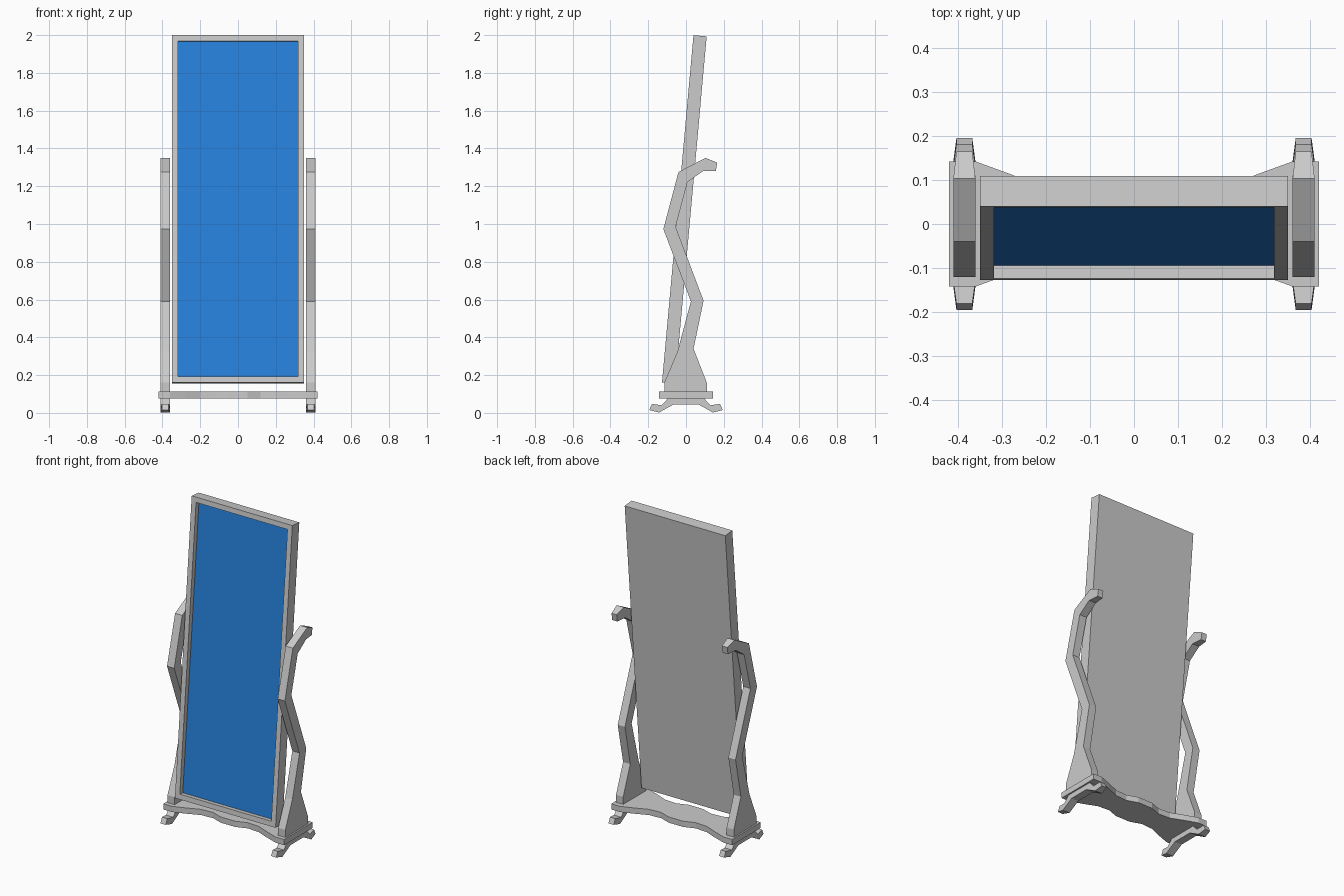
import bpy, bmesh
from math import atan2
from mathutils import Matrix, Vector

cube = bpy.data.objects.get("Cube")
if cube:
    bpy.data.objects.remove(cube, do_unlink=True)


def material(name, rgb):
    m = bpy.data.materials.new(name)
    m.use_nodes = True
    m.diffuse_color = (*rgb, 1)
    m.node_tree.nodes["Principled BSDF"].inputs["Base Color"].default_value = (*rgb, 1)
    return m


GREY = material("grey_wood", (0.6, 0.6, 0.6))
BLUE = material("blue_glass", (0.02, 0.22, 0.72))


def finish(name, bm, *mats):
    bmesh.ops.recalc_face_normals(bm, faces=bm.faces)
    mesh = bpy.data.meshes.new(name)
    bm.to_mesh(mesh)
    bm.free()
    for m in mats:
        mesh.materials.append(m)
    ob = bpy.data.objects.new(name, mesh)
    bpy.context.collection.objects.link(ob)
    return ob


def extrude(points, offset):
    """Solid from a closed outline pushed along an offset."""
    bm = bmesh.new()
    face = bm.faces.new([bm.verts.new(p) for p in points])
    ext = bmesh.ops.extrude_face_region(bm, geom=[face])
    moved = [v for v in ext["geom"] if isinstance(v, bmesh.types.BMVert)]
    bmesh.ops.translate(bm, verts=moved, vec=offset)
    return bm


def side_part(name, profile, x, half, taper_y):
    """Side-profile part, narrowed in x beyond taper_y."""
    bm = extrude([(x - half, y, z) for y, z in profile], (2 * half, 0, 0))
    for v in bm.verts:
        if abs(v.co.y) > taper_y:
            v.co.x = x + (v.co.x - x) * 0.72
    return finish(name, bm, GREY)


# Leaning frame with a recessed glass panel
height, half_w, depth, rim = 1.845, 0.35, 0.07, 0.045
bm = bmesh.new()
bmesh.ops.create_cube(bm, size=1)
bmesh.ops.transform(bm, verts=bm.verts, matrix=Matrix.Translation((0, depth / 2, height / 2))
                    @ Matrix.Diagonal((2 * half_w, depth, height, 1)))
bmesh.ops.recalc_face_normals(bm, faces=bm.faces)
glass = min(bm.faces, key=lambda f: f.calc_center_median().y)
bmesh.ops.inset_region(bm, faces=[glass], thickness=rim)
ext = bmesh.ops.extrude_face_region(bm, geom=[glass])
moved = [v for v in ext["geom"] if isinstance(v, bmesh.types.BMVert)]
bmesh.ops.translate(bm, verts=moved, vec=(0, 0.03, 0))
if glass.is_valid:
    bm.faces.remove(glass)
next(g for g in ext["geom"] if isinstance(g, bmesh.types.BMFace)).material_index = 1
lean = -atan2(0.167, 1.84)
bm.transform(Matrix.Translation((0, -0.127, 0.162)) @ Matrix.Rotation(lean, 4, "X"))
finish("mirror_frame", bm, GREY, BLUE)

# Zigzag uprights with hooked heads, and splayed feet
upright = [(-0.115, 0.11), (-0.115, 0.16), (-0.045, 0.325), (0.026, 0.59), (-0.12, 0.973),
           (-0.04, 1.275), (0.103, 1.35), (0.165, 1.325), (0.158, 1.28), (0.09, 1.28),
           (0.008, 1.222), (-0.055, 0.985), (0.093, 0.594), (0.04, 0.34), (0.11, 0.16),
           (0.11, 0.11)]
foot_half = [(0.095, 0.077), (0.13, 0.04), (0.18, 0.048), (0.195, 0.015), (0.143, 0.002),
             (0.065, 0.045)]
foot = foot_half + [(-y, z) for y, z in reversed(foot_half)]
for side, x in (("left", 0.385), ("right", -0.385)):
    side_part(side + "_upright", upright, x, 0.025, 0.15)
    side_part(side + "_foot", foot, x, 0.025, 0.15)

# Base board with wavy front and back edges
edge = [(0.42, 0.142), (0.36, 0.142), (0.28, 0.113), (0.2, 0.08), (0.12, 0.075), (0.05, 0.1)]
back = edge + [(-x, y) for x, y in reversed(edge)]
outline = back + [(x, -y) for x, y in reversed(back)]
finish("base_board", extrude([(x, y, 0.077) for x, y in outline], (0, 0, 0.036)), GREY)
